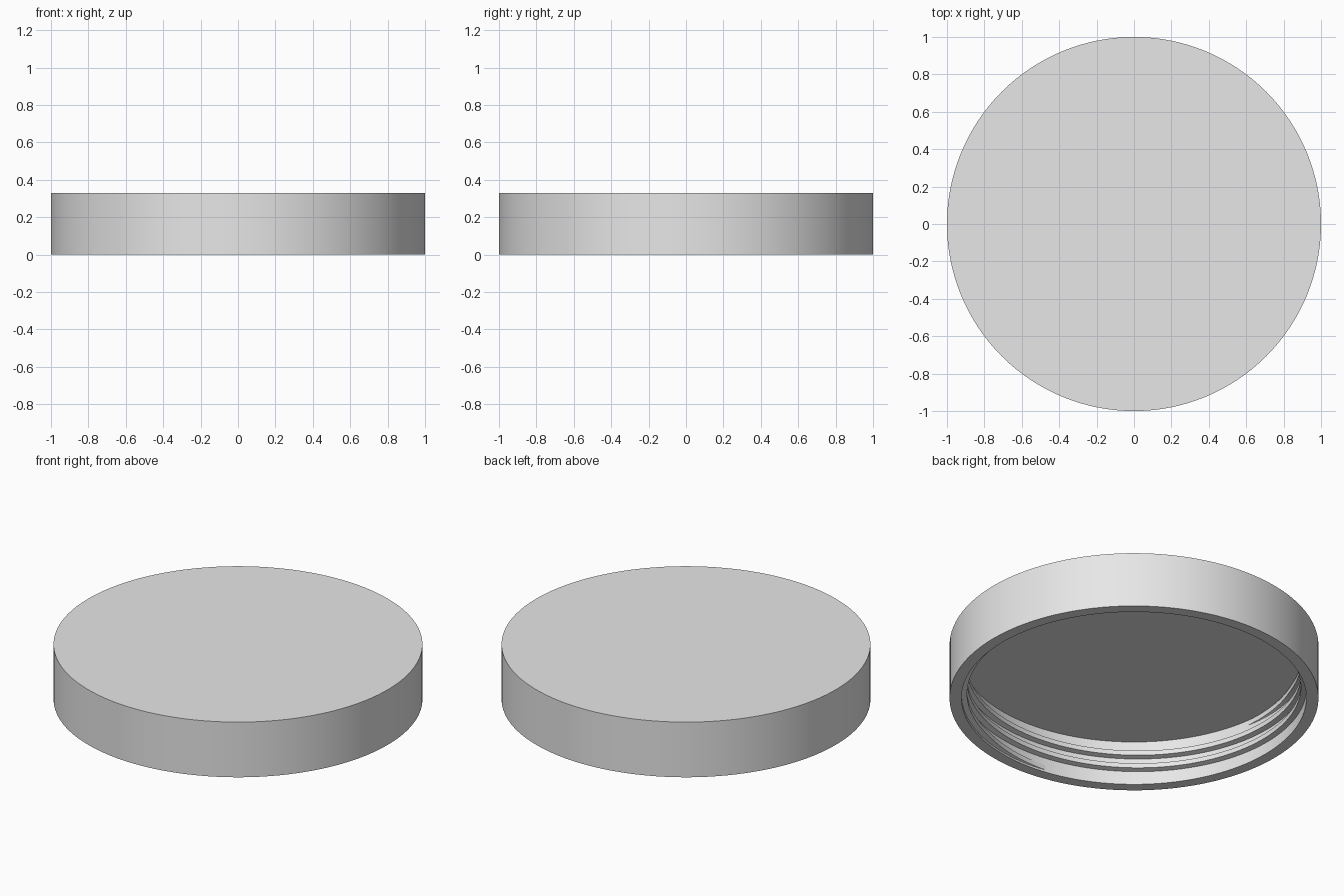
import bpy, bmesh, math

cube = bpy.data.objects.get("Cube")
if cube:
    bpy.data.objects.remove(cube, do_unlink=True)

OUTER, INNER, HEIGHT, CEILING = 1.0, 0.935, 0.33, 0.265
SEGMENTS = 128

grey = bpy.data.materials.new("light_grey")
grey.use_nodes = True
grey.diffuse_color = (0.8, 0.8, 0.8, 1)
grey.node_tree.nodes["Principled BSDF"].inputs["Base Color"].default_value = grey.diffuse_color


def ring(bm, radius, z):
    step = 2 * math.pi / SEGMENTS
    return [bm.verts.new((radius * math.cos(i * step), radius * math.sin(i * step), z))
            for i in range(SEGMENTS)]


def bridge(bm, a, b, closed=True):
    n = len(a)
    for i in range(n if closed else n - 1):
        j = (i + 1) % n
        bm.faces.new((a[i], a[j], b[j], b[i]))


def finish(bm, name):
    bmesh.ops.recalc_face_normals(bm, faces=bm.faces)
    mesh = bpy.data.meshes.new(name)
    bm.to_mesh(mesh)
    bm.free()
    mesh.materials.append(grey)
    obj = bpy.data.objects.new(name, mesh)
    bpy.context.collection.objects.link(obj)
    bpy.ops.object.select_all(action="DESELECT")
    obj.select_set(True)
    bpy.context.view_layer.objects.active = obj
    bpy.ops.object.shade_smooth_by_angle(angle=math.radians(25))


# Lid shell: flat top, straight skirt, rim and hollow underside
bm = bmesh.new()
rings = [ring(bm, r, z) for r, z in
         ((OUTER, HEIGHT), (OUTER, 0), (INNER, 0), (INNER, CEILING))]
for a, b in zip(rings, rings[1:]):
    bridge(bm, a, b)
bm.faces.new(rings[0])
bm.faces.new(rings[-1])
finish(bm, "lid_shell")

# Screw thread: trapezoid ridge swept up a helix, fading out at both ends
PITCH, DEPTH = 0.079, 0.03
CREST, ROOT = 0.014, 0.023
START, END, FADE = -0.15, 2.65, 0.08
bm = bmesh.new()
steps = int((END - START) * SEGMENTS)
sections = []
for i in range(steps + 1):
    turn = START + (END - START) * i / steps
    angle = 2 * math.pi * turn - math.pi / 4
    z = 0.04 + PITCH * turn
    height = DEPTH * min(1, (turn - START) / FADE, (END - turn) / FADE)
    profile = ((INNER + 0.01, -ROOT), (INNER - height, -CREST),
               (INNER - height, CREST), (INNER + 0.01, ROOT))
    sections.append([bm.verts.new((r * math.cos(angle), r * math.sin(angle), z + dz))
                     for r, dz in profile])
for a, b in zip(sections, sections[1:]):
    bridge(bm, a, b)
bm.faces.new(sections[0])
bm.faces.new(sections[-1])
finish(bm, "screw_thread")
